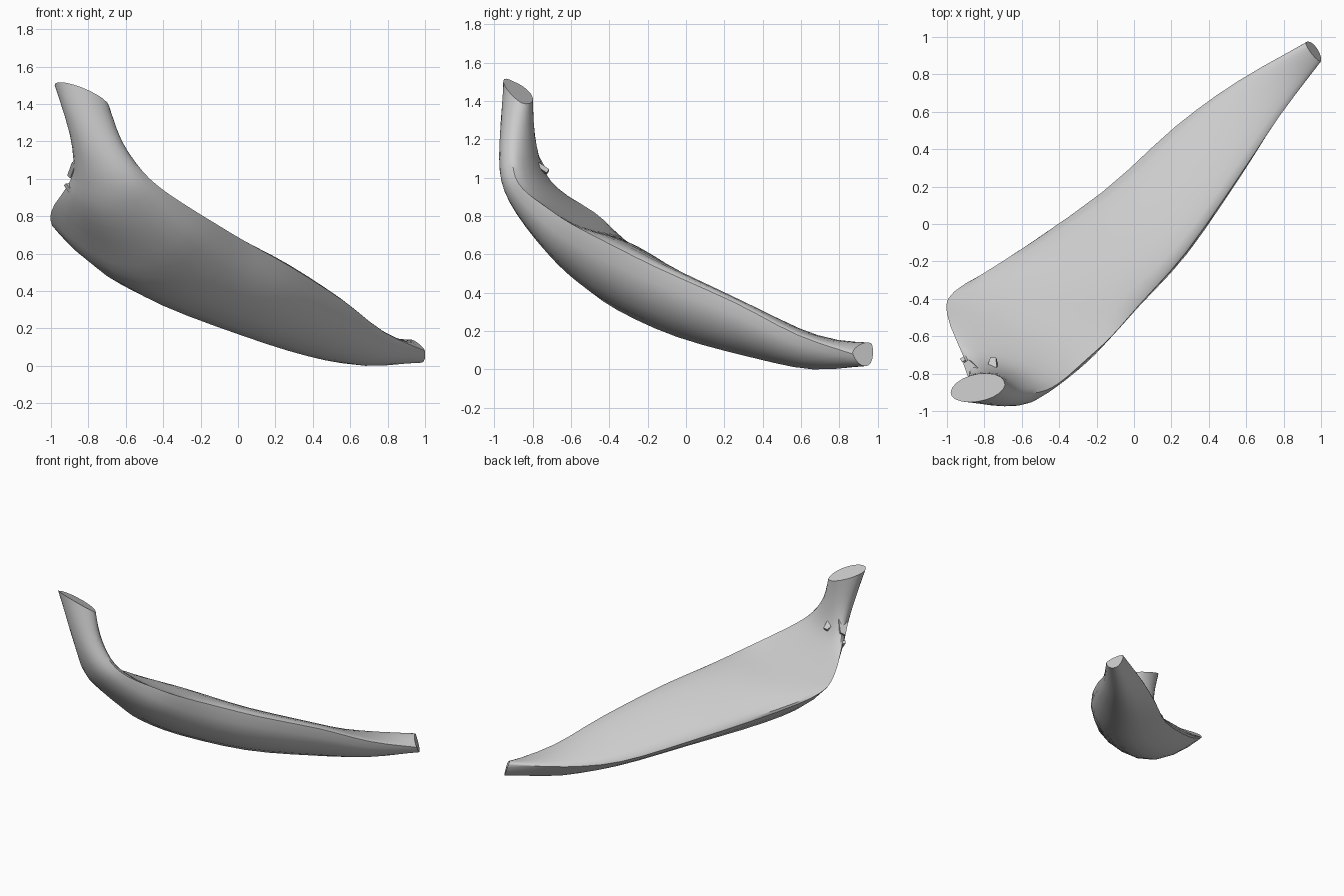
import bpy, bmesh, math
from mathutils import Vector

if "Cube" in bpy.data.objects:
    bpy.data.objects.remove(bpy.data.objects["Cube"])

# Sections from stem to tip: left rim, right rim, underside, upper face
SECTIONS = [
    ((-.98, -.90, 1.50), (-.69, -.86, 1.39), (-.84, -.95, 1.49), (-.83, -.80, 1.42)),
    ((-.90, -.86, 1.24), (-.62, -.90, 1.20), (-.76, -.97, 1.20), (-.76, -.79, 1.22)),
    ((-.88, -.78, 1.05), (-.51, -.90, 1.04), (-.70, -.95, .98), (-.71, -.77, 1.06)),
    ((-.92, -.69, .95), (-.40, -.85, .94), (-.68, -.86, .80), (-.68, -.71, .94)),
    ((-1.0, -.48, .82), (-.25, -.72, .84), (-.58, -.69, .59), (-.62, -.57, .80)),
    ((-.96, -.36, .71), (-.12, -.60, .76), (-.50, -.54, .44), (-.53, -.44, .72)),
    ((-.70, -.20, .55), (.03, -.43, .67), (-.28, -.36, .31), (-.33, -.25, .64)),
    ((-.17, .17, .31), (.28, -.15, .53), (.10, -.05, .17), (.05, .02, .48)),
    ((.22, .52, .17), (.56, .25, .35), (.43, .35, .06), (.39, .40, .30)),
    ((.55, .76, .13), (.78, .58, .18), (.68, .66, .00), (.66, .68, .18)),
    ((.92, .97, .13), (1.0, .87, .08), (.97, .95, .02), (.95, .91, .13)),
]
SIDES, STEPS = 20, 3


def spline(a, b, c, d, t):
    return 0.5 * (2 * b + (c - a) * t + (2 * a - 5 * b + 4 * c - d) * t ** 2
                  + (3 * b - a - 3 * c + d) * t ** 3)


def ring(section, flat):
    # flat: how strongly the underside thins towards the left rim
    left, right, low, high = section
    mid = (left + right) / 2
    pts = []
    for i in range(SIDES):
        a = 2 * math.pi * i / SIDES
        s, c = math.sin(a), math.cos(a)
        power = 1 + flat if s < 0 and c < 0 else 1
        bulge = (high if s > 0 else low) - mid
        pts.append(mid + (right - left) / 2 * c + bulge * abs(s) ** power)
    return pts


def make_object(name, bm):
    bmesh.ops.recalc_face_normals(bm, faces=bm.faces[:])
    mesh = bpy.data.meshes.new(name)
    bm.to_mesh(mesh)
    bm.free()
    obj = bpy.data.objects.new(name, mesh)
    bpy.context.collection.objects.link(obj)
    bpy.ops.object.select_all(action='DESELECT')
    obj.select_set(True)
    bpy.context.view_layer.objects.active = obj
    bpy.ops.object.shade_smooth_by_angle(angle=math.radians(40))
    return obj


# Curved, flattened peel with stem
secs = [[Vector(p) for p in s] for s in SECTIONS]
rings = []
for k in range(len(secs) - 1):
    four = [secs[max(0, min(len(secs) - 1, k + j))] for j in (-1, 0, 1, 2)]
    for s in range(STEPS):
        flat = max(0, min(1, (k + s / STEPS - 2) / 2))
        rings.append(ring([spline(*p, s / STEPS) for p in zip(*four)], flat))
rings.append(ring(secs[-1], 0.3))

bm = bmesh.new()
loops = [[bm.verts.new(p) for p in r] for r in rings]
for a, b in zip(loops, loops[1:]):
    for i in range(SIDES):
        j = (i + 1) % SIDES
        bm.faces.new((a[i], a[j], b[j], b[i]))
for end in (loops[0], loops[-1]):
    bm.faces.new(end)
make_object("peel", bm)


# Small torn flaps under the stem
def flap(name, base, tip, width):
    base, tip, width = Vector(base), Vector(tip), Vector(width)
    thick = (tip - base).cross(width).normalized() * 0.012
    bm = bmesh.new()
    for p, w in ((base, width), (tip, width * 0.5)):
        for sx in (-1, 1):
            for st in (-1, 1):
                bm.verts.new(p + w * sx + thick * st)
    bmesh.ops.convex_hull(bm, input=bm.verts[:])
    make_object(name, bm)


flap("torn_flap_left", (-.85, -.80, 1.10), (-.89, -.74, 1.02), (.03, .02, .02))
flap("torn_flap_right", (-.76, -.79, 1.07), (-.75, -.72, 1.03), (.03, 0, .01))
flap("torn_flap_lower", (-.86, -.72, .92), (-.91, -.72, .97), (.03, .02, 0))
